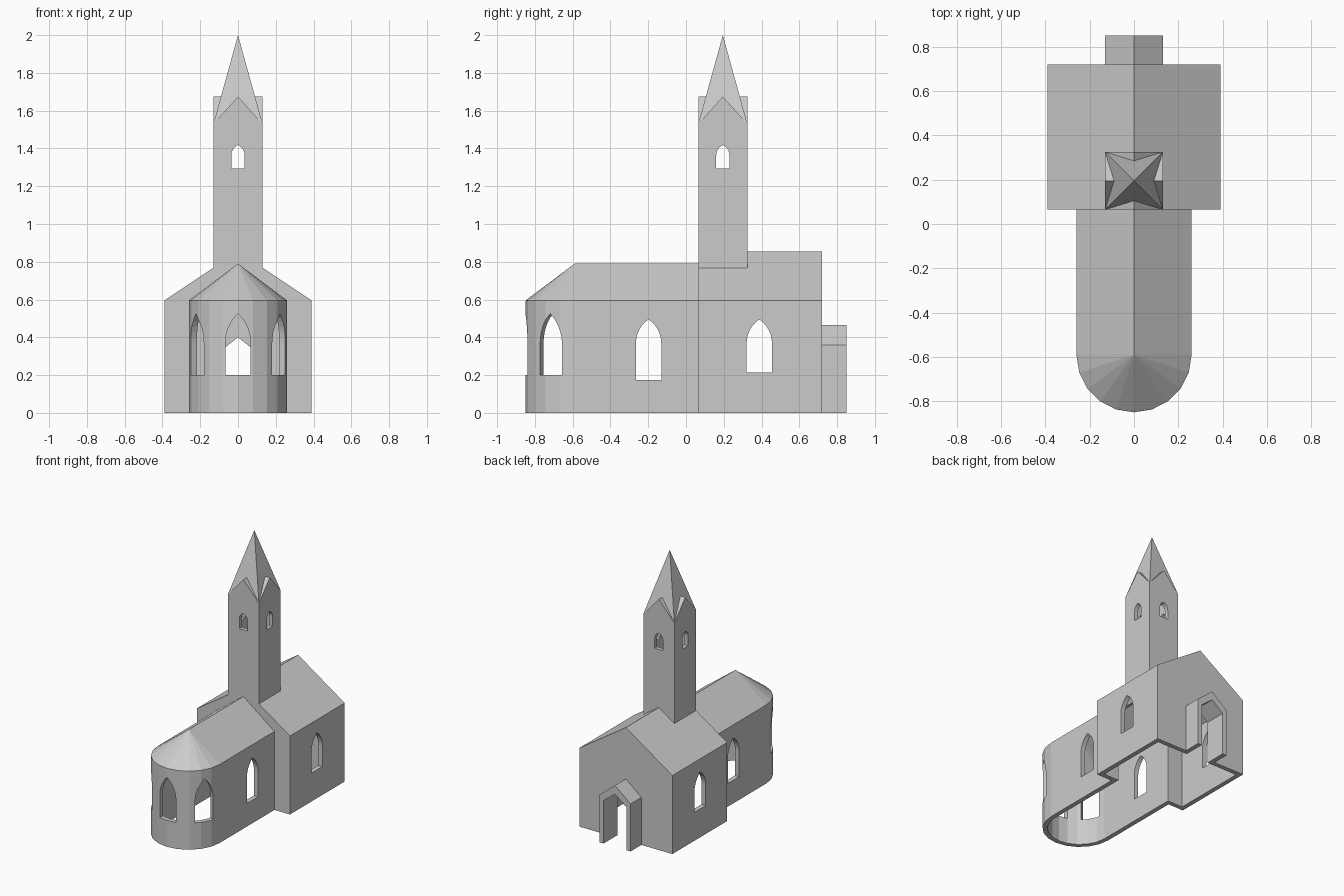
import bpy, bmesh, math
from mathutils import Matrix

old = bpy.data.objects.get("Cube")
if old:
    bpy.data.objects.remove(old)

stone = bpy.data.materials.new("grey stone")
stone.use_nodes = True
GREY = (0.6, 0.6, 0.6, 1)
stone.diffuse_color = GREY
stone.node_tree.nodes["Principled BSDF"].inputs["Base Color"].default_value = GREY

WALL = 0.035
TOWER_Y = 0.195


def hull(name, points):
    """Convex solid around the given points."""
    bm = bmesh.new()
    for p in points:
        bm.verts.new(p)
    bmesh.ops.convex_hull(bm, input=bm.verts)
    bmesh.ops.dissolve_limit(bm, angle_limit=0.01, verts=bm.verts, edges=bm.edges)
    bmesh.ops.recalc_face_normals(bm, faces=bm.faces)
    mesh = bpy.data.meshes.new(name)
    bm.to_mesh(mesh)
    bm.free()
    mesh.materials.append(stone)
    obj = bpy.data.objects.new(name, mesh)
    bpy.context.collection.objects.link(obj)
    return obj


def house(name, half, eaves, ridge, y0, y1, base=0.0):
    """Gabled prism running along y."""
    section = [(-half, base), (half, base), (half, eaves), (0, ridge), (-half, eaves)]
    return hull(name, [(x, y, z) for x, z in section for y in (y0, y1)])


def apsed_hall(name, half, eaves, ridge, y0, y1, base=0.0):
    """Gabled hall with a half-round end and a half-cone roof."""
    pts = [(0, y0, ridge), (0, y1, ridge)]
    for z in (base, eaves):
        pts += [(-half, y1, z), (half, y1, z)]
        for i in range(11):
            a = math.pi * i / 10
            pts.append((half * math.cos(a), y0 - half * math.sin(a), z))
    return hull(name, pts)


def arch(half, sill, spring, top, near, far, angle=0, centre=(0, 0)):
    """Pointed opening cutter along -y, turned about z at the centre."""
    rise = top - spring
    radius = (half ** 2 + rise ** 2) / (2 * half)
    sweep = math.asin(rise / radius)
    outline = [(-half, sill), (half, sill)]
    for i in range(7):
        a = sweep * i / 6
        x, z = half - radius + radius * math.cos(a), spring + radius * math.sin(a)
        outline += [(x, z), (-x, z)]
    obj = hull("opening_cutter", [(x, -y, z) for x, z in outline for y in (near, far)])
    obj.data.transform(Matrix.Translation((*centre, 0)) @ Matrix.Rotation(angle, 4, "Z"))
    return obj


def carve(target, cutters):
    """Subtract every cutter and bake the result."""
    for c in cutters:
        mod = target.modifiers.new("cut", "BOOLEAN")
        mod.operation = "DIFFERENCE"
        mod.solver = "EXACT"
        mod.object = c
    graph = bpy.context.evaluated_depsgraph_get()
    baked = bpy.data.meshes.new_from_object(target.evaluated_get(graph))
    target.modifiers.clear()
    target.data = baked


# Main masses
nave = apsed_hall("nave_with_apse", 0.26, 0.595, 0.79, -0.59, 0.085)
block = house("west_block", 0.39, 0.595, 0.855, 0.065, 0.72)
porch = house("porch", 0.13, 0.36, 0.465, 0.70, 0.85)
tower = hull("tower", [(x, TOWER_Y + y, z) for x in (-0.13, 0.13)
                       for y in (-0.13, 0.13) for z in (0.74, 1.53)])

# Interior spaces, open below
nave_room = apsed_hall("nave_room", 0.26 - WALL, 0.57, 0.745, -0.59, 0.3, -0.1)
block_room = house("block_room", 0.39 - WALL, 0.57, 0.81, 0.065 + WALL, 0.72 - WALL, -0.1)
porch_room = house("porch_room", 0.095, 0.325, 0.4, 0.6, 0.95, -0.1)
tower_room = hull("tower_room", [(x, TOWER_Y + y, z) for x in (-0.1, 0.1)
                                 for y in (-0.1, 0.1) for z in (0.7, 1.5)])

# Window openings
apse_windows = [arch(0.067, 0.2, 0.37, 0.525, 0.15, 0.4, math.radians(a), (0, -0.59))
                for a in (-60, 0, 60)]
nave_windows = arch(0.067, 0.175, 0.37, 0.495, -0.5, 0.5, math.pi / 2, (0, -0.198))
block_windows = arch(0.067, 0.215, 0.37, 0.495, -0.5, 0.5, math.pi / 2, (0, 0.388))
tower_windows = [arch(0.035, 1.295, 1.365, 1.418, -0.3, 0.3, a, (0, TOWER_Y))
                 for a in (0, math.pi / 2)]

carve(nave, [nave_room, nave_windows, *apse_windows])
carve(block, [block_room, nave_room, porch_room, block_windows])
carve(porch, [porch_room, block_room])
carve(tower, [tower_room, *tower_windows])
for c in (nave_room, block_room, porch_room, tower_room, nave_windows, block_windows,
          *apse_windows, *tower_windows):
    bpy.data.objects.remove(c)

# Crossed tower gables and spire
for name, turn in (("tower_gable_front_back", 0), ("tower_gable_sides", math.pi / 2)):
    gable = house(name, 0.13, 1.53, 1.675, -0.13, 0.13, 1.52)
    gable.data.transform(Matrix.Translation((0, TOWER_Y, 0)) @ Matrix.Rotation(turn, 4, "Z"))
hull("spire", [(0, TOWER_Y, 2.0)] + [(x, TOWER_Y + y, 1.53)
                                     for x in (-0.13, 0.13) for y in (-0.13, 0.13)])
